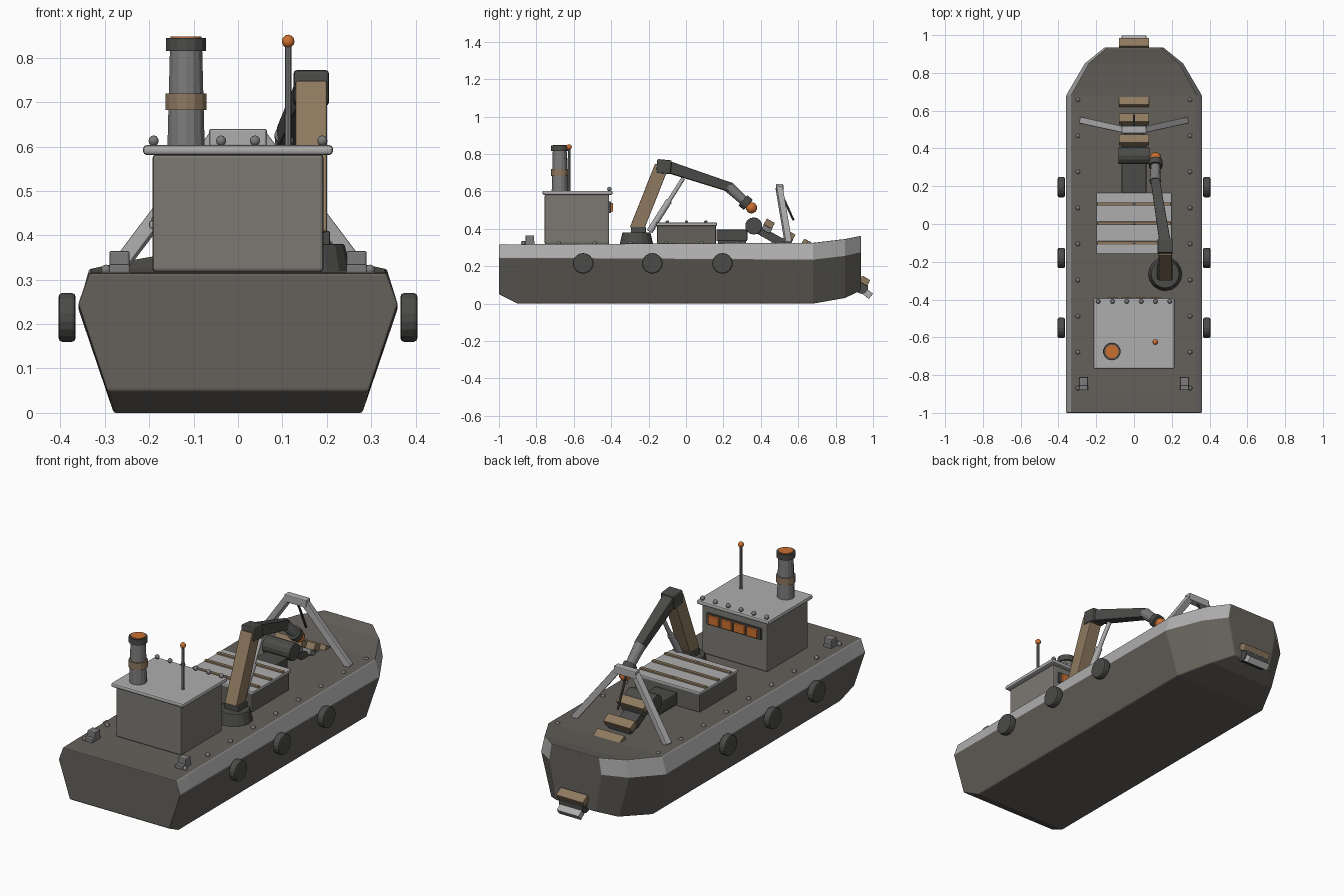
import bpy, bmesh, math
from mathutils import Vector

if "Cube" in bpy.data.objects:
    bpy.data.objects.remove(bpy.data.objects["Cube"])


def mat(name, r, g, b):
    m = bpy.data.materials.new(name)
    m.diffuse_color = (r, g, b, 1)
    m.use_nodes = True
    m.node_tree.nodes["Principled BSDF"].inputs["Base Color"].default_value = m.diffuse_color
    return m


HULL = mat("hull_grey", .13, .12, .105)
WALL = mat("wall_grey", .2, .19, .17)
DARK = mat("dark_grey", .07, .07, .065)
LIGHT = mat("light_grey", .42, .42, .42)
MID = mat("mid_grey", .2, .2, .2)
TAN = mat("tan", .27, .19, .115)
ORANGE = mat("orange", .6, .16, .03)


def finish(ob, name, m, bevel=0):
    ob.name = name
    ob.data.materials.append(m)
    if bevel:
        mod = ob.modifiers.new("bevel", 'BEVEL')
        mod.width, mod.segments, mod.limit_method = bevel, 2, 'ANGLE'
    return ob


def box(name, loc, size, m, bevel=0, tilt=0):
    bpy.ops.mesh.primitive_cube_add(size=1, location=loc, rotation=(tilt, 0, 0))
    ob = bpy.context.object
    for v in ob.data.vertices:
        v.co = [c * s for c, s in zip(v.co, size)]
    return finish(ob, name, m, bevel)


def beam(name, p, q, w, h, m, taper=1, bevel=.004):
    p, q = Vector(p), Vector(q)
    ob = box(name, (p + q) / 2, (w, h, (q - p).length), m, bevel)
    for v in ob.data.vertices:
        if v.co.z > 0:
            v.co.x *= taper
            v.co.y *= taper
    ob.rotation_euler = (q - p).to_track_quat('Z', 'Y').to_euler()
    return ob


def rod(name, p, q, r1, r2, m, n=12, bevel=0):
    p, q = Vector(p), Vector(q)
    bpy.ops.mesh.primitive_cone_add(vertices=n, radius1=r1, radius2=r2, depth=(q - p).length,
                                    location=(p + q) / 2,
                                    rotation=(q - p).to_track_quat('Z', 'Y').to_euler())
    return finish(bpy.context.object, name, m, bevel)


def ball(name, loc, r, m, seg=10):
    bpy.ops.mesh.primitive_uv_sphere_add(segments=seg, ring_count=seg // 2 + 1, radius=r, location=loc)
    ob = finish(bpy.context.object, name, m)
    bpy.ops.object.shade_smooth_by_angle(angle=math.radians(60))
    return ob


# hull: lofted sections (y, bottom half width, z, knuckle half width, z, deck half width, z)
sections = [(-1, .295, .05, .36, .245, .335, .315), (-.9, .28, 0, .36, .245, .335, .317),
            (.68, .28, 0, .36, .235, .335, .325), (.85, .2, .03, .26, .255, .24, .345),
            (.935, .115, .07, .155, .275, .14, .362)]
bm = bmesh.new()
rings = []
for y, b, zb, k, zk, d, zd in sections:
    pts = [(-b, zb), (b, zb), (k, zk), (d, zd), (-d, zd), (-k, zk)]
    rings.append([bm.verts.new((x, y, z)) for x, z in pts])
for r, s in zip(rings, rings[1:]):
    for i in range(6):
        j = (i + 1) % 6
        f = bm.faces.new((r[i], r[j], s[j], s[i]))
        f.material_index = 1 if i in (2, 4) else 0
bm.faces.new(rings[0])
bm.faces.new(rings[-1])
bmesh.ops.recalc_face_normals(bm, faces=bm.faces)
me = bpy.data.meshes.new("hull")
bm.to_mesh(me)
bm.free()
hull = bpy.data.objects.new("hull", me)
bpy.context.collection.objects.link(hull)
finish(hull, "hull", HULL, .005)
me.materials.append(LIGHT)

# fenders, deck rivets, stern bollards and A-frame legs on both sides
for s in (-1, 1):
    for y in (-.55, -.18, .195):
        rod("fender", (s * .366, y, .215), (s * .404, y, .215), .055, .055, DARK, 18, .008)
    for i in range(9):
        ball("deck_rivet", (s * .297, -.87 + .191 * i, .322), .012, MID)
    box("bollard", (s * .267, -.835, .34), (.046, .046, .05), MID, .005)
    box("bollard_foot", (s * .267, -.845, .325), (.046, .07, .02), MID, .003)
    beam("frame_leg", (s * .275, .548, .32), (s * .045, .497, .625), .034, .034, LIGHT)
box("frame_crossbeam", (0, .5, .62), (.13, .04, .04), LIGHT, .005)
rod("frame_stay", (0, .5, .61), (0, .575, .445), .006, .006, DARK, 8)

# wheelhouse
box("cabin", (0, -.583, .45), (.385, .345, .265), WALL, .008)
box("cabin_roof", (0, -.58, .592), (.428, .375, .022), LIGHT, .008)
box("window_strip", (0, -.408, .515), (.32, .012, .06), DARK)
for i in range(4):
    box("window_pane", (-.114 + .076 * i, -.4, .515), (.062, .02, .046), ORANGE, .003)
for i in range(6):
    ball("roof_lamp", (-.19 + .076 * i, -.41, .613), .012, MID)

# funnel and mast
fx, fy = -.117, -.675
for name, z0, z1, r0, r1, m in (("funnel", .6, .83, .043, .037, MID), ("funnel_band", .682, .72, .047, .047, TAN),
                                ("funnel_cap", .815, .845, .046, .046, DARK),
                                ("funnel_glow", .84, .848, .036, .036, ORANGE)):
    rod(name, (fx, fy, z0), (fx, fy, z1), r0, r1, m, 14)
rod("mast", (.113, -.625, .6), (.113, -.625, .83), .008, .007, MID, 8)
ball("mast_lamp", (.113, -.625, .837), .015, ORANGE)

# cargo hatch with slats
box("hatch_coaming", (0, .003, .37), (.385, .315, .1), HULL, .005)
box("hatch_lid", (0, .003, .424), (.4, .325, .018), LIGHT, .005)
for y in (-.1, .003, .106):
    box("hatch_slat", (0, y, .434), (.39, .018, .014), TAN, .002)
    ball("hatch_bolt", (0, y, .437), .008, MID, 8)

# crane
cx = .165
rod("crane_pedestal", (cx, -.265, .315), (cx, -.265, .38), .09, .075, DARK, 16, .004)
box("crane_foot", (cx, -.255, .39), (.085, .08, .04), DARK, .004)
beam("crane_lower_arm", (cx, -.265, .395), (cx, -.13, .735), .07, .075, TAN)
box("crane_elbow", (cx, -.118, .732), (.08, .078, .075), DARK, .008, -.1)
beam("crane_boom", (cx, -.1, .732), (.112, .235, .622), .06, .062, DARK, .8)
rod("crane_tip", (.112, .225, .627), (.114, .32, .54), .03, .024, MID, 12)
rod("crane_collar", (.114, .305, .552), (.115, .333, .527), .036, .036, DARK, 12)
ball("crane_tip_ball", (.115, .35, .512), .03, ORANGE, 14)
rod("ram_cylinder", (cx - .008, -.195, .385), (cx - .01, -.09, .55), .017, .017, LIGHT)
rod("ram_rod", (cx - .01, -.09, .55), (cx - .015, -.015, .67), .011, .011, LIGHT)

# digging ladder: drive box, drum, inclined ladder and bucket chain
box("drive_box", (0, .245, .365), (.13, .165, .062), DARK, .006)
box("drive_bed", (0, .245, .33), (.1, .15, .03), DARK)
rod("top_drum", (-.082, .362, .415), (.082, .362, .415), .046, .046, DARK, 14, .004)
beam("digging_ladder", (0, .37, .405), (0, .94, .085), .1, .045, DARK)
slope = math.radians(-30)
for y, z in ((.445, .427), (.555, .365), (.645, .32), (.955, .122)):
    box("bucket_rim", (0, y, z), (.16, .05, .036), TAN, .003, slope)
    box("bucket_body", (0, y - .012, z - .025), (.13, .05, .035), MID, .003, slope)
box("lower_bucket", (0, .962, .06), (.13, .068, .036), LIGHT, .003, slope - .15)
rod("bottom_drum", (-.07, .94, .085), (.07, .94, .085), .034, .034, DARK, 10)
